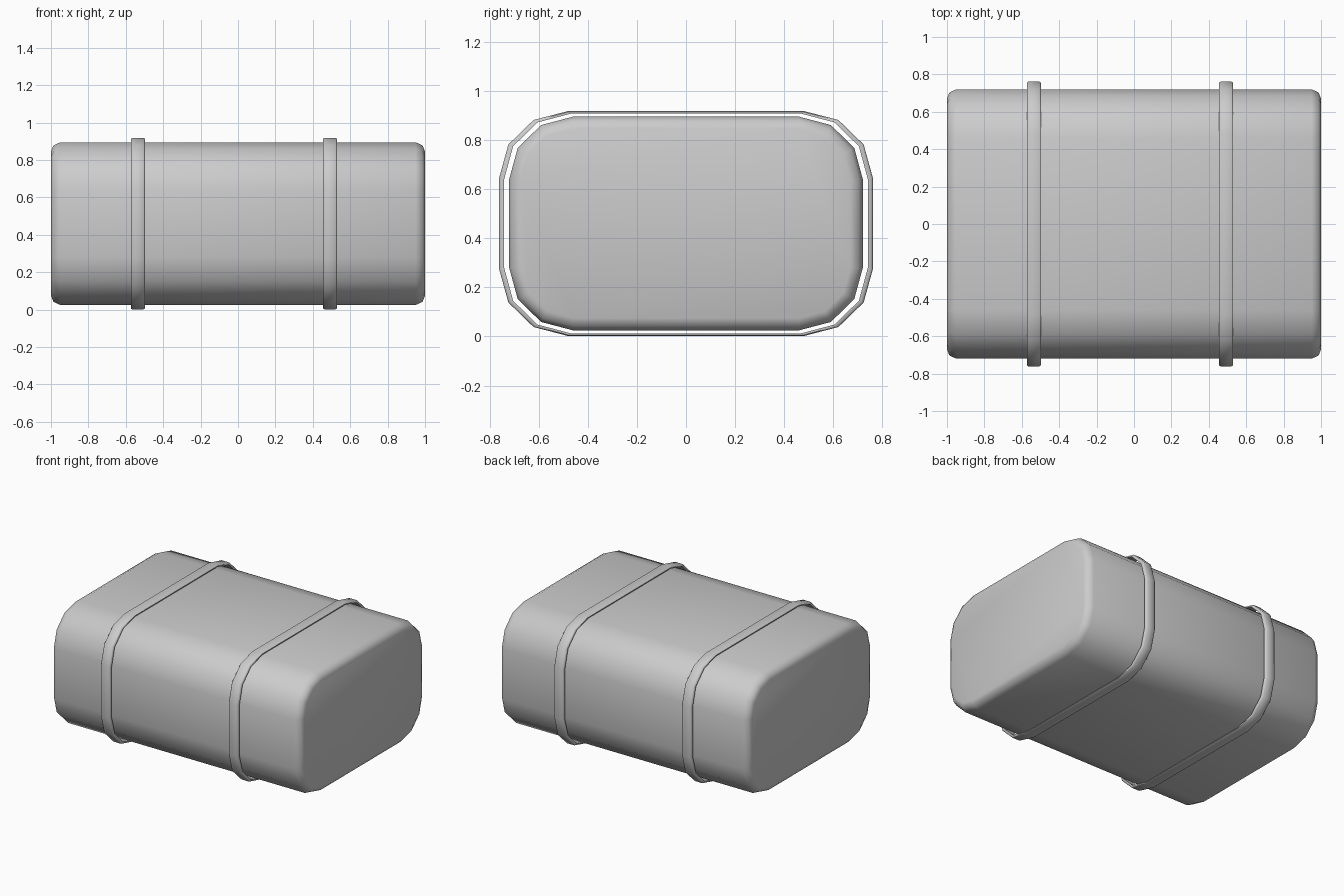
import bpy, bmesh, math

if "Cube" in bpy.data.objects:
    bpy.data.objects.remove(bpy.data.objects["Cube"])

ZC = 0.46  # height of the tank axis


def section(x, hy, hz, cy, cz):
    """Rounded rectangle in the yz plane: half sizes hy, hz; corner centres cy, cz."""
    pts = []
    for quarter, (sy, sz) in enumerate([(1, 1), (-1, 1), (-1, -1), (1, -1)]):
        for i in range(4):
            a = math.radians(90 * quarter + 30 * i)
            pts.append((x, sy * cy + (hy - cy) * math.cos(a),
                        ZC + sz * cz + (hz - cz) * math.sin(a)))
    return pts


def loft(name, sections, closed, angle):
    bm = bmesh.new()
    rings = [[bm.verts.new(p) for p in s] for s in sections]
    n = len(rings[0])
    pairs = list(zip(rings, rings[1:]))
    if closed:
        pairs.append((rings[-1], rings[0]))
    else:
        bm.faces.new(rings[0])
        bm.faces.new(rings[-1])
    for a, b in pairs:
        for i in range(n):
            j = (i + 1) % n
            bm.faces.new((a[i], a[j], b[j], b[i]))
    bmesh.ops.recalc_face_normals(bm, faces=bm.faces[:])
    mesh = bpy.data.meshes.new(name)
    bm.to_mesh(mesh)
    bm.free()
    obj = bpy.data.objects.new(name, mesh)
    bpy.context.collection.objects.link(obj)
    bpy.ops.object.select_all(action='DESELECT')
    obj.select_set(True)
    bpy.context.view_layer.objects.active = obj
    bpy.ops.object.shade_smooth_by_angle(angle=math.radians(angle))
    return obj


# Tank body with rounded-over ends
ends = [(1.0, 0.05), (0.987, 0.017), (0.95, 0.0)]
profile = [(-x, d) for x, d in ends] + [(x, d) for x, d in reversed(ends)]
loft("tank_body", [section(x, 0.72 - d, 0.435 - d, 0.46, 0.18) for x, d in profile],
     False, 60)

# Two bevelled straps standing slightly clear of the body
inner = (0.74, 0.447, 0.47, 0.182)
shoulder = (0.754, 0.454, 0.478, 0.184)
outer = (0.761, 0.458, 0.48, 0.185)
for name, x in (("left_strap", -0.535), ("right_strap", 0.492)):
    loft(name, [section(x - 0.038, *inner), section(x - 0.038, *shoulder),
                section(x - 0.03, *outer), section(x + 0.03, *outer),
                section(x + 0.038, *shoulder), section(x + 0.038, *inner)], True, 60)
